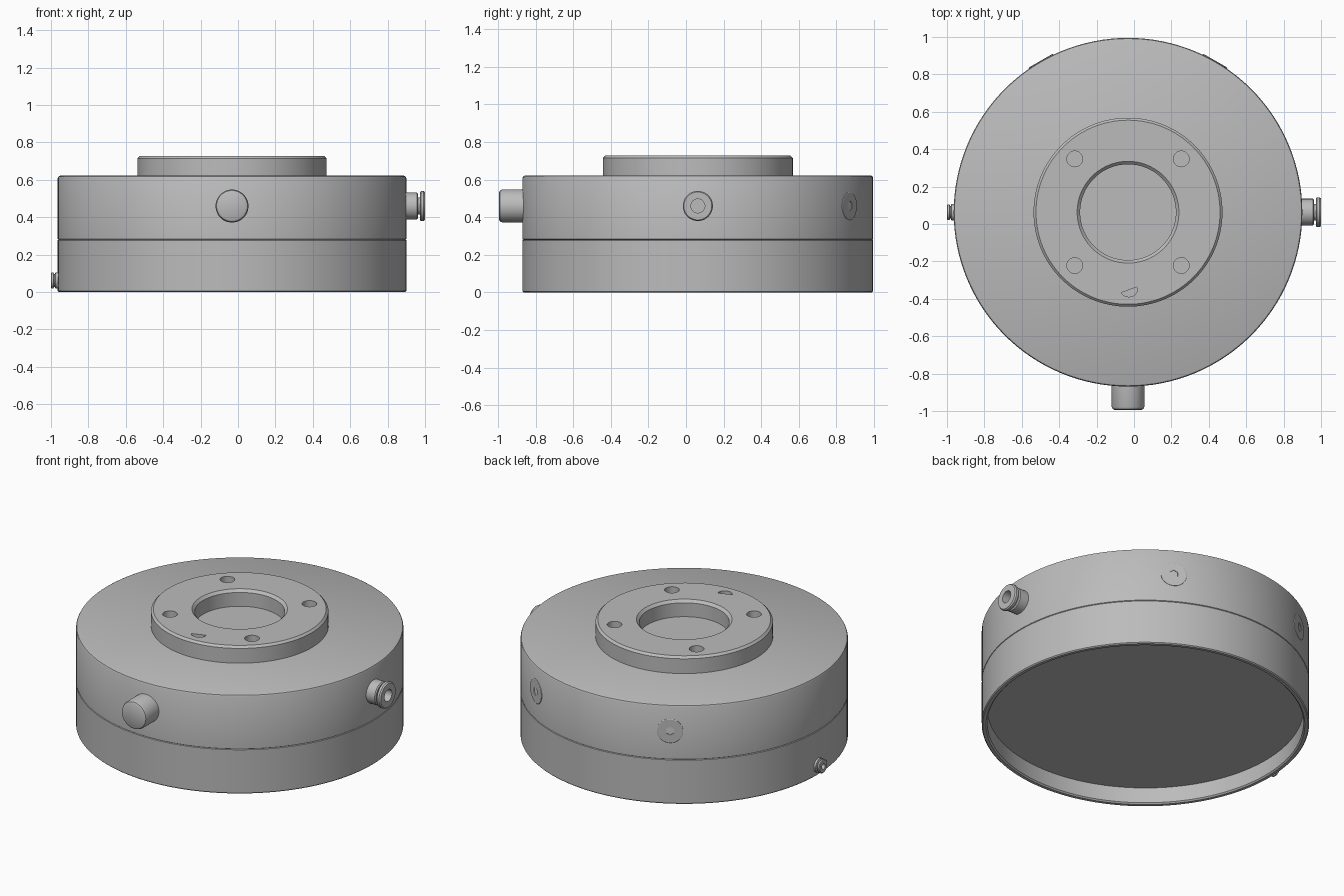
import bpy, bmesh, math
from mathutils import Vector, Matrix

cube = bpy.data.objects.get("Cube")
if cube:
    bpy.data.objects.remove(cube, do_unlink=True)

CX, CY = -0.032, 0.063      # axis of the round housing
R = 0.932                   # housing radius
PORT_Z = 0.46

metal = bpy.data.materials.new("grey metal")
metal.use_nodes = True
colour = (0.5, 0.5, 0.5, 1)
metal.diffuse_color = colour
metal.node_tree.nodes["Principled BSDF"].inputs["Base Color"].default_value = colour


def lathe(name, profile, base=(CX, CY, 0), axis=(0, 0, 1), steps=128):
    """Turn a (radius, distance along axis) profile into a solid."""
    bm = bmesh.new()
    verts = [bm.verts.new((r, 0, h)) for r, h in profile]
    edges = [bm.edges.new(pair) for pair in zip(verts, verts[1:])]
    bmesh.ops.spin(bm, geom=verts + edges, cent=(0, 0, 0), axis=(0, 0, 1),
                   angle=math.tau, steps=steps, use_duplicate=False)
    bmesh.ops.remove_doubles(bm, verts=bm.verts, dist=1e-5)
    bmesh.ops.recalc_face_normals(bm, faces=bm.faces)
    turn = Vector((0, 0, 1)).rotation_difference(Vector(axis)).to_matrix().to_4x4()
    bm.transform(Matrix.Translation(base) @ turn)
    return finish(name, bm)


def prism(name, outline, base, axis, low, high):
    """Extrude a flat outline along an axis."""
    bm = bmesh.new()
    face = bm.faces.new([bm.verts.new((x, y, low)) for x, y in outline])
    top = bmesh.ops.extrude_face_region(bm, geom=[face])["geom"]
    bmesh.ops.translate(bm, vec=(0, 0, high - low),
                        verts=[v for v in top if isinstance(v, bmesh.types.BMVert)])
    bmesh.ops.recalc_face_normals(bm, faces=bm.faces)
    turn = Vector((0, 0, 1)).rotation_difference(Vector(axis)).to_matrix().to_4x4()
    bm.transform(Matrix.Translation(base) @ turn)
    return finish(name, bm)


def finish(name, bm):
    mesh = bpy.data.meshes.new(name)
    bm.to_mesh(mesh)
    bm.free()
    mesh.materials.append(metal)
    obj = bpy.data.objects.new(name, mesh)
    bpy.context.collection.objects.link(obj)
    return obj


def select(obj):
    bpy.ops.object.select_all(action='DESELECT')
    obj.select_set(True)
    bpy.context.view_layer.objects.active = obj


def cut(obj, cutter):
    select(obj)
    mod = obj.modifiers.new("cut", 'BOOLEAN')
    mod.operation, mod.solver, mod.object = 'DIFFERENCE', 'EXACT', cutter
    bpy.ops.object.modifier_apply(modifier=mod.name)
    bpy.data.objects.remove(cutter, do_unlink=True)


def polygon(radius, sides, start=0.0, sweep=math.tau):
    return [(radius * math.cos(start + sweep * i / sides),
             radius * math.sin(start + sweep * i / sides)) for i in range(sides)]


# Lower housing, hollow underneath with a thin rim
lathe("lower_housing", [(0, 0.105), (0.9, 0.105), (0.9, 0.008), (0.908, 0), (R - 0.006, 0),
                        (R, 0.006), (R, 0.277), (R - 0.004, 0.28), (0, 0.28)])

# Upper housing with a softened top edge
lathe("upper_housing", [(0, 0.28), (R - 0.004, 0.28), (R, 0.283), (R, 0.61),
                        (R - 0.004, 0.618), (R - 0.012, 0.622), (0, 0.622)])

# Raised mounting flange with a central recess
flange = lathe("mounting_flange", [(0, 0.6), (0.505, 0.6), (0.505, 0.715), (0.492, 0.728),
                                   (0.272, 0.728), (0.256, 0.712), (0.256, 0.625), (0, 0.625)])

# Bolt holes
for sx in (-1, 1):
    for sy in (-1, 1):
        cut(flange, prism("bolt_cutter", polygon(0.042, 32),
                          (CX + sx * 0.285, CY + sy * 0.285, 0), (0, 0, 1), 0.65, 0.8))

# Small half-round index notch
arc = polygon(0.044, 16, math.pi + 0.42, math.pi * 17 / 16)
cut(flange, prism("notch_cutter", [(x, y * 0.85) for x, y in arc],
                  (-0.027, -0.352, 0), (0, 0, 1), 0.69, 0.8))

# Front locating pin
lathe("front_pin", [(0, -0.06), (0.088, -0.06), (0.088, 0.107), (0.083, 0.119),
                    (0.072, 0.125), (0, 0.125)],
      (CX, CY - R, PORT_Z), (0, -1, 0), 48)

# Push-fit connector on the left side
lathe("air_connector", [(0, -0.05), (0.072, -0.05), (0.072, 0.056), (0.066, 0.062),
                        (0.045, 0.062), (0.045, 0.074), (0.076, 0.074), (0.08, 0.078),
                        (0.08, 0.092), (0.074, 0.1), (0.037, 0.1), (0.037, 0.03), (0, 0.03)],
      (CX + R, CY, PORT_Z), (1, 0, 0), 48)

# Small nipple low on the right side
lathe("right_nipple", [(0, -0.03), (0.044, -0.03), (0.044, 0.012), (0.034, 0.015),
                       (0.034, 0.02), (0.042, 0.022), (0.042, 0.032), (0.037, 0.036),
                       (0.017, 0.036), (0.017, 0.005), (0, 0.005)],
      (CX - R, CY, 0.062), (-1, 0, 0), 32)

# Screw plugs with hexagonal sockets towards the back
for side, degrees in (("left", 60), ("right", 120)):
    a = math.radians(degrees)
    out = (math.cos(a), math.sin(a), 0)
    base = (CX + R * out[0], CY + R * out[1], PORT_Z)
    plug = lathe(side + "_screw_plug", [(0, -0.03), (0.075, -0.03), (0.075, 0.001),
                                        (0.072, 0.003), (0, 0.003)], base, out, 48)
    cut(plug, prism("socket_cutter", polygon(0.026, 6), base, out, -0.02, 0.05))

# Smooth shading with sharp edges kept
for obj in [o for o in bpy.context.scene.objects if o.type == 'MESH']:
    select(obj)
    bpy.ops.object.shade_smooth_by_angle(angle=math.radians(30))
